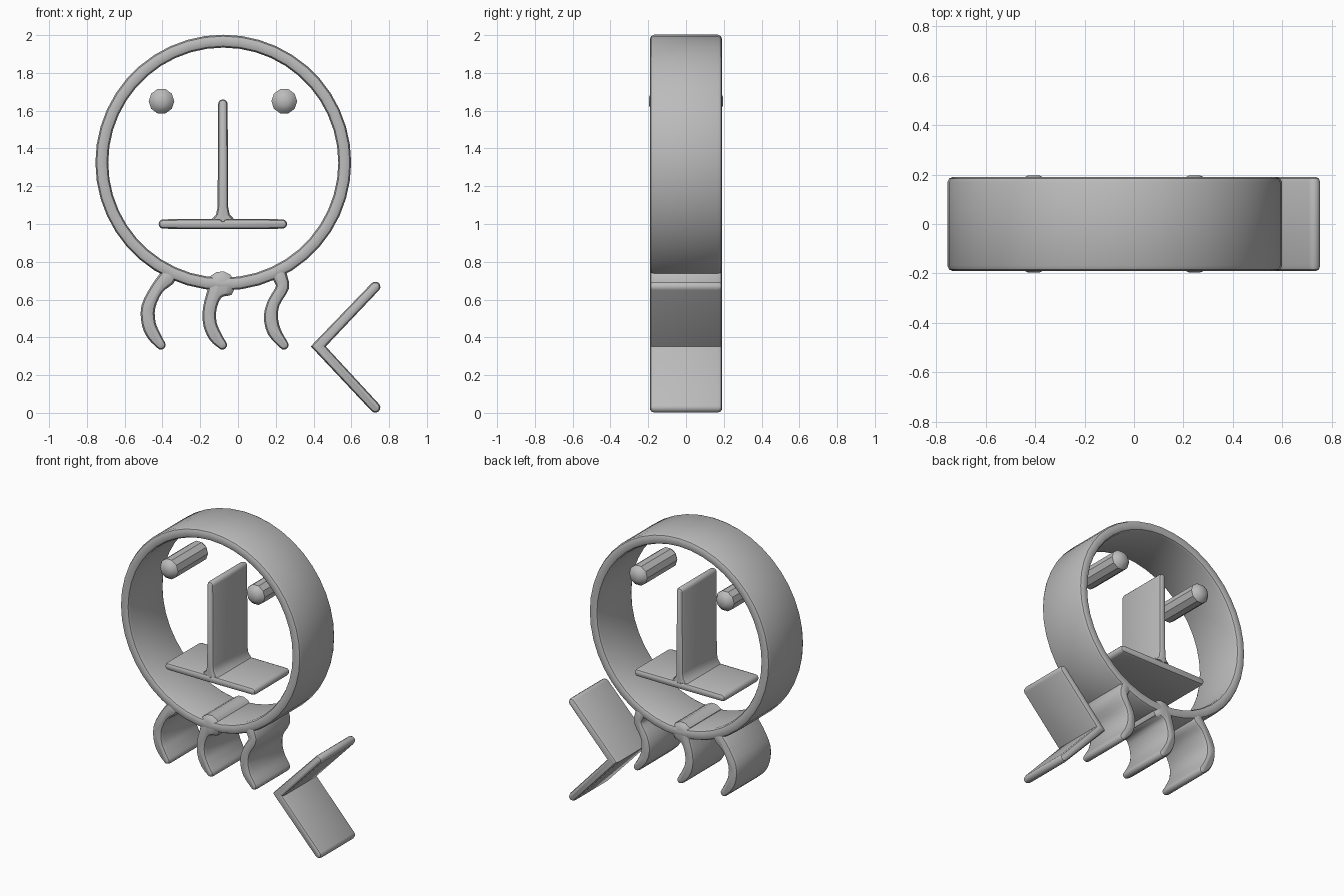
import bpy, bmesh, math
from mathutils import Vector

cube = bpy.data.objects.get("Cube")
if cube:
    bpy.data.objects.remove(cube, do_unlink=True)

grey = bpy.data.materials.new("plain grey")
grey.use_nodes = True
grey.diffuse_color = (0.5, 0.5, 0.5, 1)
grey.node_tree.nodes["Principled BSDF"].inputs["Base Color"].default_value = (0.5, 0.5, 0.5, 1)

DEPTH = 0.19
# Rounded rim: (y, share of the half width)
RIM = [(-DEPTH, 0.4), (-DEPTH + 0.006, 0.78), (-DEPTH + 0.022, 1.0)]
LEVELS = RIM + [(-y, f) for y, f in reversed(RIM)]


def smooth_path(points, steps=3):
    """Catmull-Rom subdivision of (x, z, half_width) points."""
    pts = [Vector(p) for p in points]
    pts = [2 * pts[0] - pts[1]] + pts + [2 * pts[-1] - pts[-2]]
    out = []
    for a, b, c, d in zip(pts, pts[1:], pts[2:], pts[3:]):
        for i in range(steps):
            t = i / steps
            out.append(0.5 * (2 * b + (c - a) * t + (2 * a - 5 * b + 4 * c - d) * t * t
                              + (3 * b - a - 3 * c + d) * t ** 3))
    return out + [pts[-2]]


def outline(path, scale):
    """Outline of a round-ended stroke, with mitred corners."""
    pts = [Vector((p[0], p[1])) for p in path]
    dirs = [(b - a).normalized() for a, b in zip(pts, pts[1:])]
    left, right = [], []
    for i, p in enumerate(pts):
        d0, d1 = dirs[max(i - 1, 0)], dirs[min(i, len(dirs) - 1)]
        t = (d0 + d1).normalized()
        off = Vector((-t.y, t.x)) * path[i][2] * scale / t.dot(d1)
        left.append(p + off)
        right.append(p - off)

    def cap(p, d, r):
        n = Vector((-d.y, d.x))
        return [p + r * (n * math.cos(a) + d * math.sin(a))
                for a in (math.pi * k / 6 for k in range(1, 6))]

    return (left + cap(pts[-1], dirs[-1], path[-1][2] * scale) + right[::-1]
            + cap(pts[0], -dirs[0], path[0][2] * scale))


def circle(cx, cz, r, count):
    return [Vector((cx + r * math.cos(2 * math.pi * i / count),
                    cz + r * math.sin(2 * math.pi * i / count))) for i in range(count)]


def bridge(bm, loops):
    for a, b in zip(loops, loops[1:]):
        for i in range(len(a)):
            j = (i + 1) % len(a)
            bm.faces.new((a[i], a[j], b[j], b[i]))


def add_loops(name, sections, closed=False):
    """Skin a list of (y, outline) sections; cap them or join last to first."""
    bm = bmesh.new()
    loops = [[bm.verts.new((p.x, y, p.y)) for p in pts] for y, pts in sections]
    if closed:
        bridge(bm, loops + loops[:1])
    else:
        bridge(bm, loops)
        bm.faces.new(loops[0])
        bm.faces.new(loops[-1])
    bmesh.ops.recalc_face_normals(bm, faces=bm.faces)
    mesh = bpy.data.meshes.new(name)
    bm.to_mesh(mesh)
    bm.free()
    mesh.materials.append(grey)
    ob = bpy.data.objects.new(name, mesh)
    bpy.context.collection.objects.link(ob)
    bpy.ops.object.select_all(action='DESELECT')
    ob.select_set(True)
    bpy.context.view_layer.objects.active = ob
    bpy.ops.object.shade_smooth_by_angle(angle=math.radians(35))
    return ob


def stroke(name, path):
    add_loops(name, [(y, outline(path, f)) for y, f in LEVELS])


# Head ring: outer skin front to back, then inner skin back to front
CX, CZ, R, H = -0.078, 1.325, 0.643, 0.034
ring = [(y, circle(CX, CZ, R + H * f, 44)) for y, f in LEVELS]
ring += [(y, circle(CX, CZ, R - H * f, 44)) for y, f in reversed(LEVELS)]
add_loops("head_ring", ring, closed=True)

# Eyes: short rounded pegs
for name, x in (("right_eye", -0.405), ("left_eye", 0.245)):
    add_loops(name, [(y * 1.03, circle(x, 1.65, 0.068 * f, 10)) for y, f in
                     [(-DEPTH, 0.35), (-DEPTH + 0.012, 0.72), (-DEPTH + 0.035, 1),
                      (DEPTH - 0.035, 1), (DEPTH - 0.012, 0.72), (DEPTH, 0.35)]])

# Nose flares into the mouth bar
stroke("nose", [(-0.08, 1.635, 0.025), (-0.08, 1.09, 0.028), (-0.08, 1.05, 0.036),
                (-0.08, 1.025, 0.06), (-0.08, 1.015, 0.07)][:4] + [(-0.08, 1.02, 0.02)])
stroke("mouth", [(-0.395, 1.0, 0.025), (-0.08, 1.0, 0.027), (0.235, 1.0, 0.025)])

# Three curled legs hanging from the ring
legs = {
    "right_leg": [(-0.375, 0.715, 0.045), (-0.43, 0.655, 0.034), (-0.475, 0.56, 0.037),
                  (-0.472, 0.47, 0.037), (-0.445, 0.41, 0.035), (-0.408, 0.36, 0.025)],
    "middle_leg": [(-0.09, 0.675, 0.075), (-0.125, 0.63, 0.042), (-0.15, 0.55, 0.036),
                   (-0.148, 0.47, 0.036), (-0.12, 0.405, 0.035), (-0.083, 0.36, 0.025)],
    "left_leg": [(0.22, 0.725, 0.04), (0.235, 0.665, 0.034), (0.19, 0.585, 0.033),
                 (0.174, 0.51, 0.037), (0.192, 0.43, 0.036), (0.243, 0.36, 0.025)],
}
for name, points in legs.items():
    stroke(name, smooth_path(points))

# Bent arrow beside the legs
stroke("arrow", [(0.727, 0.668, 0.027), (0.425, 0.352, 0.029), (0.727, 0.028, 0.027)])
